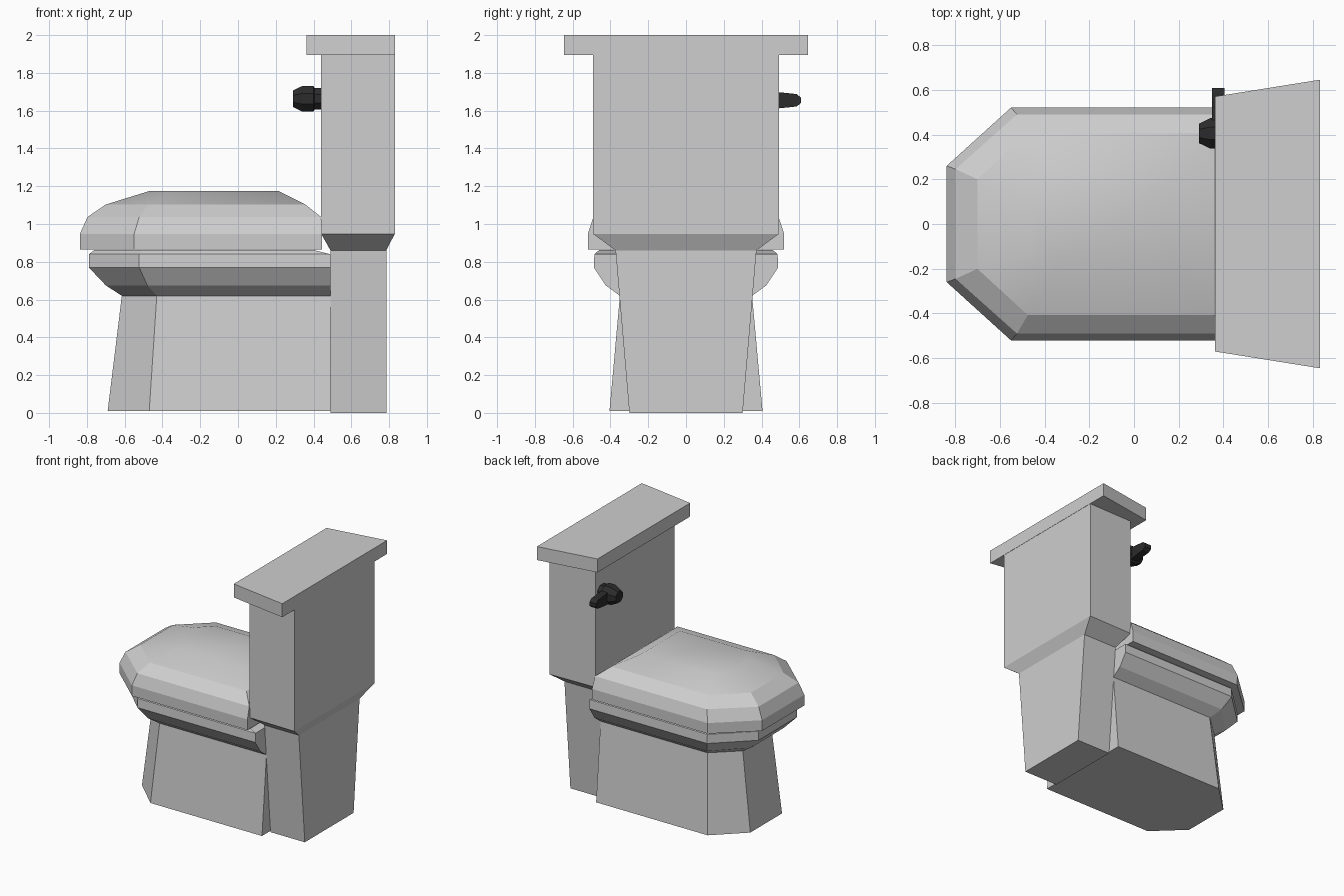
import bpy, bmesh, math

if "Cube" in bpy.data.objects:
    bpy.data.objects.remove(bpy.data.objects["Cube"])


def material(name, r, g, b):
    m = bpy.data.materials.new(name)
    m.diffuse_color = (r, g, b, 1)
    m.use_nodes = True
    m.node_tree.nodes["Principled BSDF"].inputs["Base Color"].default_value = m.diffuse_color
    return m


PORCELAIN = material("grey porcelain", 0.62, 0.62, 0.62)
BLACK = material("black handle", 0.025, 0.025, 0.025)


def loft(name, rings, mat, smooth_above=None):
    """Skin a stack of equal-sized 3D rings and cap both ends."""
    bm = bmesh.new()
    vs = [[bm.verts.new(p) for p in ring] for ring in rings]
    n = len(rings[0])
    for a, b in zip(vs, vs[1:]):
        for i in range(n):
            j = (i + 1) % n
            bm.faces.new((a[i], a[j], b[j], b[i]))
    bm.faces.new(vs[0])
    bm.faces.new(vs[-1])
    bmesh.ops.recalc_face_normals(bm, faces=bm.faces[:])
    if smooth_above is not None:
        for f in bm.faces:
            f.smooth = min(v.co.z for v in f.verts) > smooth_above
    me = bpy.data.meshes.new(name)
    bm.to_mesh(me)
    bm.free()
    me.materials.append(mat)
    ob = bpy.data.objects.new(name, me)
    bpy.context.collection.objects.link(ob)
    return ob


def bowl_ring(z, front, f, corner, w, back):
    """Six-sided outline: narrow front edge, angled corners, straight back."""
    return [(front, -f, z), (corner, -w, z), (back, -w, z),
            (back, w, z), (corner, w, z), (front, f, z)]


def quad_ring(z, x0, w0, x1, w1):
    """Trapezoid outline with half widths w0 at x0 and w1 at x1."""
    return [(x0, -w0, z), (x1, -w1, z), (x1, w1, z), (x0, w0, z)]


# Pedestal flaring into the bowl
loft("pedestal_and_bowl", [bowl_ring(*r) for r in (
    (0.01, -0.69, 0.195, -0.47, 0.405, 0.49),
    (0.62, -0.615, 0.18, -0.43, 0.35, 0.49),
    (0.675, -0.70, 0.20, -0.48, 0.425, 0.49),
    (0.77, -0.79, 0.235, -0.523, 0.488, 0.49),
    (0.84, -0.79, 0.235, -0.523, 0.485, 0.49),
    (0.862, -0.76, 0.22, -0.505, 0.46, 0.40))], PORCELAIN)

# Domed seat cover
loft("seat_cover", [bowl_ring(*r) for r in (
    (0.865, -0.837, 0.26, -0.55, 0.518, 0.445),
    (0.948, -0.837, 0.26, -0.55, 0.52, 0.445),
    (1.037, -0.797, 0.245, -0.523, 0.49, 0.44),
    (1.103, -0.70, 0.20, -0.475, 0.407, 0.357),
    (1.175, -0.468, 0.12, -0.36, 0.23, 0.214))], PORCELAIN, smooth_above=1.09)

# Rear column widening into the tank
loft("tank_and_column", [quad_ring(*r) for r in (
    (0.0, 0.49, 0.30, 0.785, 0.30),
    (0.86, 0.49, 0.373, 0.785, 0.373),
    (0.948, 0.44, 0.485, 0.83, 0.492),
    (1.90, 0.44, 0.485, 0.83, 0.492))], PORCELAIN)

# Tank lid
loft("tank_lid", [quad_ring(z, 0.363, 0.57, 0.832, 0.645) for z in (1.895, 2.0)],
     PORCELAIN)


# Flush knob, turned around the x axis
def knob_ring(x, r):
    return [(x, 0.405 + r * math.cos(a), 1.663 + r * math.sin(a))
            for a in (math.tau * (i + 0.5) / 8 for i in range(8))]


loft("flush_knob", [knob_ring(*p) for p in (
    (0.29, 0.047), (0.342, 0.074), (0.40, 0.074), (0.405, 0.062), (0.445, 0.062))], BLACK)

# Flush lever, tapering along y
loft("flush_lever", [[(0.348, y, z0), (0.405, y, z0), (0.405, y, z1), (0.348, y, z1)]
     for y, z0, z1 in ((0.42, 1.605, 1.705), (0.585, 1.622, 1.688),
                       (0.608, 1.64, 1.67))], BLACK)
